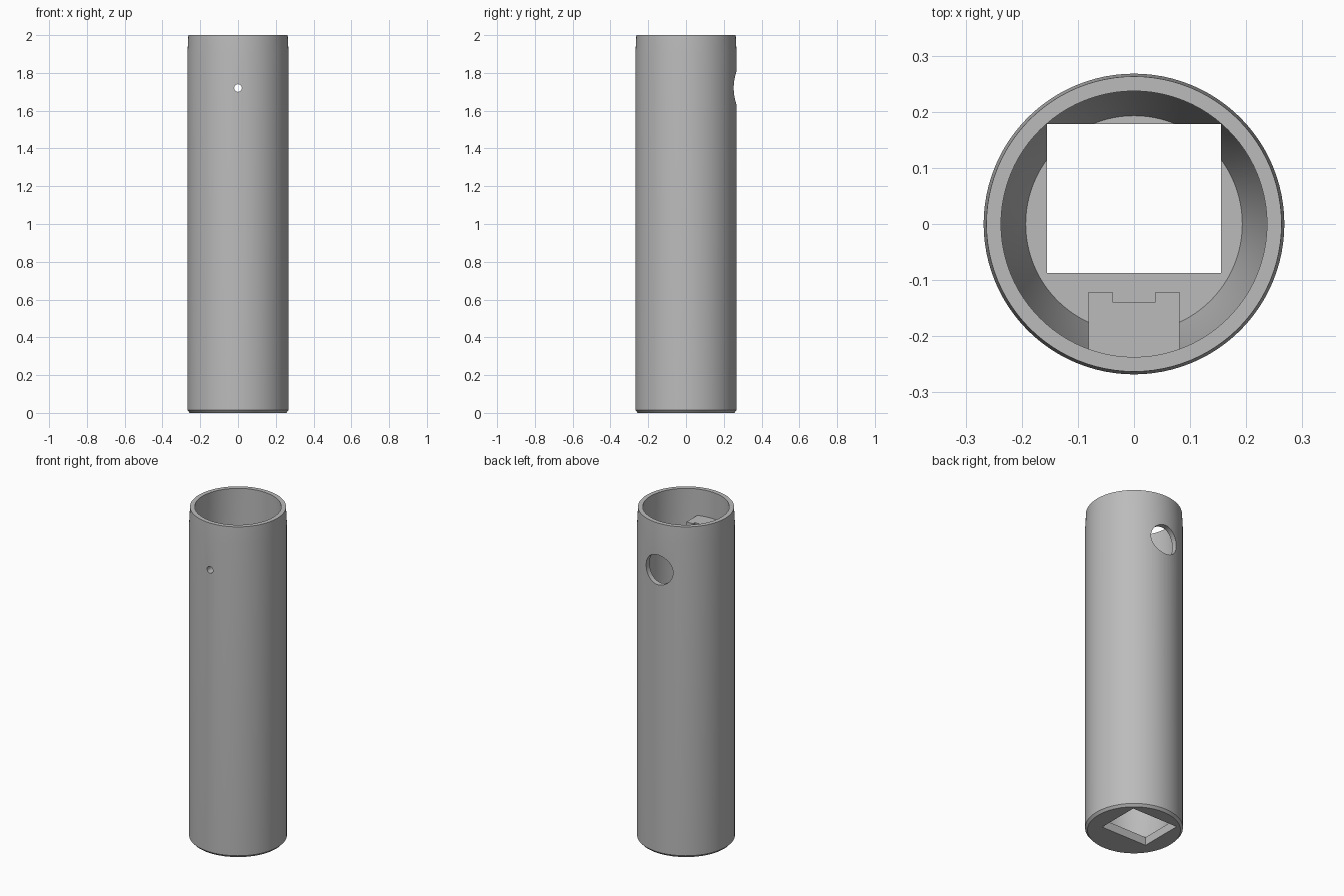
import bpy, bmesh, math
from mathutils import Matrix

if "Cube" in bpy.data.objects:
    bpy.data.objects.remove(bpy.data.objects["Cube"])

grey = bpy.data.materials.new("plain grey")
grey.use_nodes = True
grey.diffuse_color = (0.5, 0.5, 0.5, 1)
grey.node_tree.nodes["Principled BSDF"].inputs["Base Color"].default_value = (0.5, 0.5, 0.5, 1)

SEGMENTS = 96
HOLE_Z = 1.72


def finish(name, bm):
    bmesh.ops.recalc_face_normals(bm, faces=bm.faces)
    mesh = bpy.data.meshes.new(name)
    bm.to_mesh(mesh)
    bm.free()
    mesh.materials.append(grey)
    obj = bpy.data.objects.new(name, mesh)
    bpy.context.collection.objects.link(obj)
    return obj


def lathe(name, profile):
    """Closed ring of (radius, z) points turned about the z axis."""
    bm = bmesh.new()
    rings = []
    for i in range(SEGMENTS):
        a = math.tau * i / SEGMENTS
        rings.append([bm.verts.new((r * math.cos(a), r * math.sin(a), z)) for r, z in profile])
    n = len(profile)
    for i, ring in enumerate(rings):
        nxt = rings[(i + 1) % SEGMENTS]
        for j in range(n):
            k = (j + 1) % n
            bm.faces.new((ring[j], nxt[j], nxt[k], ring[k]))
    return finish(name, bm)


def prism(name, outline, z0, z1):
    """Flat (x, y) outline raised from z0 to z1."""
    bm = bmesh.new()
    base = bm.faces.new([bm.verts.new((x, y, z0)) for x, y in outline])
    top = bmesh.ops.extrude_face_region(bm, geom=[base])["geom"]
    bmesh.ops.translate(bm, vec=(0, 0, z1 - z0),
                        verts=[v for v in top if isinstance(v, bmesh.types.BMVert)])
    return finish(name, bm)


def cross_pin(name, radius, y0, y1):
    """Cylinder lying along y at the height of the screw hole."""
    bm = bmesh.new()
    place = Matrix.Translation((0, (y0 + y1) / 2, HOLE_Z)) @ Matrix.Rotation(math.pi / 2, 4, "X")
    bmesh.ops.create_cone(bm, cap_ends=True, segments=48, radius1=radius, radius2=radius,
                          depth=y1 - y0, matrix=place)
    return finish(name, bm)


def combine(target, tool, operation):
    mod = target.modifiers.new(tool.name, "BOOLEAN")
    mod.operation = operation
    mod.solver = "EXACT"
    mod.object = tool
    bpy.context.view_layer.objects.active = target
    bpy.ops.object.modifier_apply(modifier=mod.name)
    bpy.data.objects.remove(tool)


# Hollow tube: chamfered foot, slightly tapered rim, funnel above the floor
tube = lathe("tube_body", [
    (0.05, 0.0), (0.255, 0.0), (0.268, 0.014), (0.268, 1.9), (0.263, 2.0),
    (0.237, 2.0), (0.237, 0.30), (0.193, 0.05), (0.05, 0.05)])

# Rectangular opening through the floor and funnel
combine(tube, prism("floor_opening",
                    [(-0.155, -0.087), (0.155, -0.087), (0.155, 0.178), (-0.155, 0.178)],
                    -0.1, 0.6), "DIFFERENCE")

# Notched screw block on the inner front wall
half = [(0.081, -0.25), (0.081, -0.121), (0.038, -0.121), (0.038, -0.139)]
outline = half + [(-x, y) for x, y in reversed(half)]
combine(tube, prism("screw_block", outline, 1.60, 1.84), "UNION")

# Small screw hole in front, wide access hole at the back
combine(tube, cross_pin("screw_hole", 0.02, -0.4, 0.0), "DIFFERENCE")
combine(tube, cross_pin("access_hole", 0.09, 0.0, 0.4), "DIFFERENCE")

# Smooth round walls with crisp edges
bpy.ops.object.select_all(action="DESELECT")
tube.select_set(True)
bpy.context.view_layer.objects.active = tube
bpy.ops.object.shade_smooth_by_angle(angle=math.radians(25))
